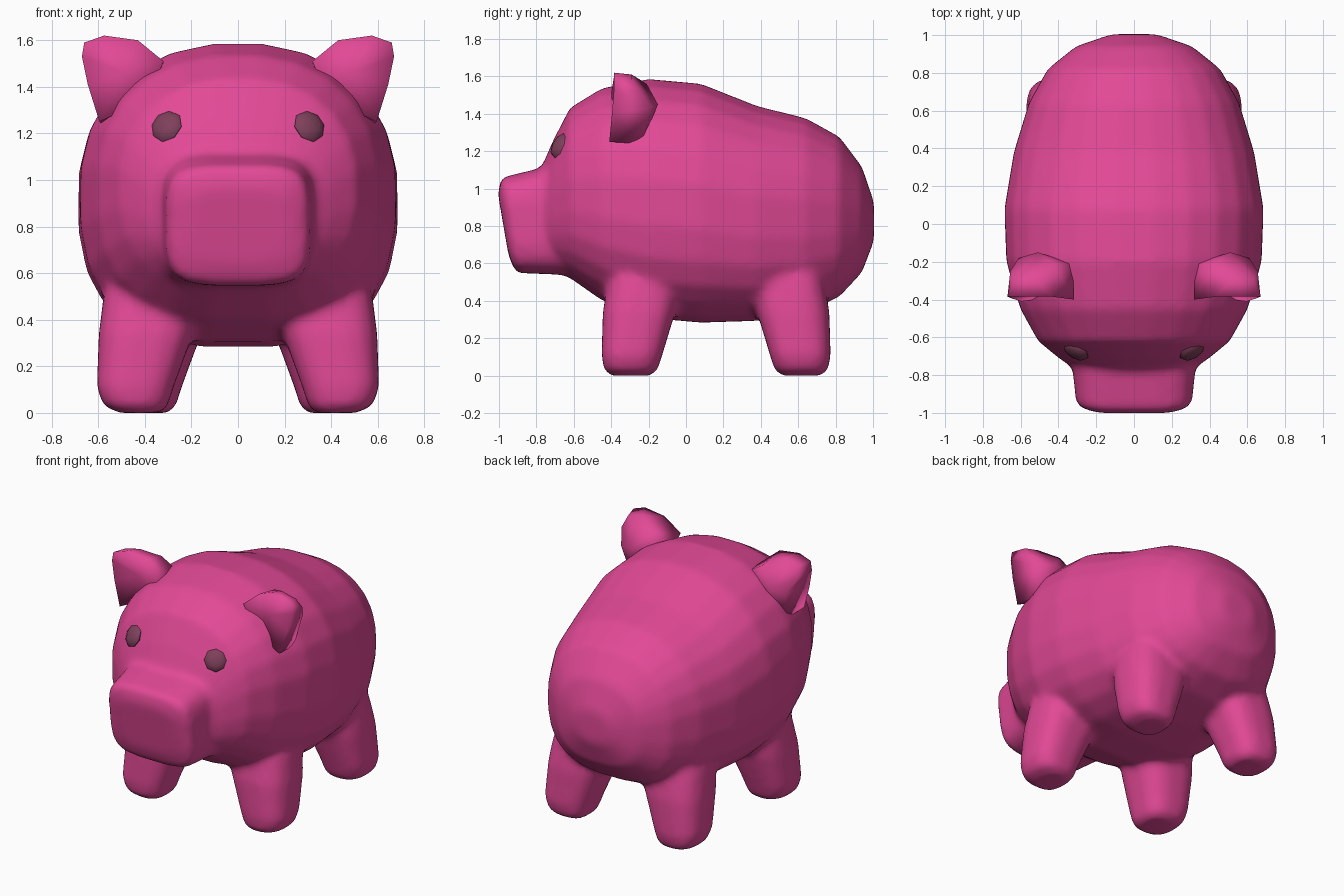
import bpy, bmesh, math
from mathutils import Vector

if "Cube" in bpy.data.objects:
    bpy.data.objects.remove(bpy.data.objects["Cube"])


def material(name, rgb):
    m = bpy.data.materials.new(name)
    m.diffuse_color = (*rgb, 1)
    m.use_nodes = True
    m.node_tree.nodes["Principled BSDF"].inputs["Base Color"].default_value = m.diffuse_color
    return m


PINK = material("pink", (0.76, 0.066, 0.305))
DARK = material("dark mauve", (0.21, 0.052, 0.105))


def finish(bm, name, mat, angle=60):
    bmesh.ops.recalc_face_normals(bm, faces=bm.faces[:])
    me = bpy.data.meshes.new(name)
    bm.to_mesh(me)
    bm.free()
    me.materials.append(mat)
    ob = bpy.data.objects.new(name, me)
    bpy.context.collection.objects.link(ob)
    bpy.ops.object.select_all(action='DESELECT')
    ob.select_set(True)
    bpy.context.view_layer.objects.active = ob
    bpy.ops.object.shade_smooth_by_angle(angle=math.radians(angle))
    return ob


def ring(c, u, v, n, sides, n_low=None):
    """Superellipse loop around c with half axes u and v; n_low squares the lower half."""
    pts = []
    for i in range(sides):
        a = 2 * math.pi * (i + 0.5) / sides
        e = n_low if n_low and math.sin(a) < 0 else n
        p = [math.copysign(abs(t) ** (2 / e), t) for t in (math.cos(a), math.sin(a))]
        pts.append(Vector(c) + Vector(u) * p[0] + Vector(v) * p[1])
    return pts


def loft(bm, rings):
    loops = [[bm.verts.new(p) for p in r] for r in rings]
    k = len(loops[0])
    new = [bm.faces.new((a[i], a[(i + 1) % k], b[(i + 1) % k], b[i]))
           for a, b in zip(loops, loops[1:]) for i in range(k)]
    new += [bm.faces.new(loops[0]), bm.faces.new(loops[-1])]
    bmesh.ops.recalc_face_normals(bm, faces=new)


def upright(yt, zt, yb, zb, w, n, sides, n_low=None):
    """Cross-section from a top point to a bottom point with half width w."""
    return ring((0, (yt + yb) / 2, (zt + zb) / 2), (w, 0, 0),
                (0, (yt - yb) / 2, (zt - zb) / 2), n, sides, n_low)


skin = bmesh.new()

# Body: y, top z, bottom z, half width
body = [(-0.77, 1.12, 0.62, 0.31), (-0.71, 1.26, 0.57, 0.40), (-0.62, 1.435, 0.52, 0.51),
        (-0.45, 1.54, 0.40, 0.605), (-0.2, 1.59, 0.305, 0.68), (0.08, 1.565, 0.28, 0.69),
        (0.38, 1.445, 0.29, 0.64), (0.64, 1.38, 0.335, 0.56), (0.82, 1.28, 0.42, 0.46),
        (0.94, 1.12, 0.55, 0.31), (1.005, 0.93, 0.72, 0.12)]
loft(skin, [upright(y, t, y, b, w, 2.25, 24, 2.7) for y, t, b, w in body])

# Snout: slanted rounded box
snout = [(-0.58, 1.13, -0.58, 0.53, 0.35), (-0.76, 1.115, -0.70, 0.54, 0.33),
         (-0.97, 1.065, -0.90, 0.548, 0.308), (-0.99, 1.05, -0.925, 0.58, 0.285),
         (-1.006, 0.975, -0.95, 0.65, 0.21)]
loft(skin, [upright(*s, 4.2, 20) for s in snout])

# Legs: z, inner x, outer x, front y, back y (back pair is flipped and set inwards)
leg = [(0.0, 0.33, 0.51, -0.40, -0.19), (0.03, 0.30, 0.58, -0.44, -0.15),
       (0.11, 0.275, 0.608, -0.453, -0.125), (0.34, 0.19, 0.60, -0.447, -0.055),
       (0.5, 0.14, 0.58, -0.42, -0.03), (0.75, 0.12, 0.5, -0.36, -0.05)]
for s in (1, -1):
    for f, off, inset in ((1, 0, 0), (-1, 0.322, 0.035)):
        loft(skin, [ring((s * ((a + b) / 2 - inset), f * (c + d) / 2 + off, z),
                         ((b - a) / 2, 0, 0), (0, (d - c) / 2, 0), 2.8, 16)
                    for z, a, b, c, d in leg])

# Fuse body, snout and legs into one soft skin
ob_me = bpy.data.meshes.new("body")
skin.to_mesh(ob_me)
skin.free()
ob_me.materials.append(PINK)
pig = bpy.data.objects.new("body_snout_and_legs", ob_me)
bpy.context.collection.objects.link(pig)
fuse = pig.modifiers.new("fuse", 'REMESH')
fuse.mode = 'VOXEL'
fuse.voxel_size = 0.022
fuse.use_smooth_shade = True
soft = pig.modifiers.new("soften", 'SMOOTH')
soft.factor = 0.5
soft.iterations = 9

# Ears: front rim, rounded back rim, slightly hollow front and bulged back
front = [(.32, -.40, 1.51), (.43, -.385, 1.60), (.575, -.385, 1.62), (.66, -.385, 1.59),
         (.67, -.385, 1.53), (.645, -.395, 1.41), (.595, -.41, 1.25), (.38, -.38, 1.35)]
back = [(.32, -.21, 1.50), (.42, -.21, 1.56), (.53, -.29, 1.61), (.635, -.29, 1.585),
        (.655, -.25, 1.52), (.61, -.18, 1.43), (.585, -.24, 1.24), (.38, -.22, 1.35)]
for side, s in (("right", 1), ("left", -1)):
    bm = bmesh.new()
    F, B = [[bm.verts.new((s * x, y, z)) for x, y, z in r] for r in (front, back)]
    cf = bm.verts.new((s * .49, -.35, 1.46))
    cb = bm.verts.new((s * .51, -.15, 1.45))
    for i in range(8):
        j = (i + 1) % 8
        bm.faces.new((F[i], F[j], B[j], B[i]))
        bm.faces.new((F[j], F[i], cf))
        bm.faces.new((B[i], B[j], cb))
    finish(bm, "ear_" + side, PINK, 130)

# Eyes: flattened balls facing out of the head
for side, s in (("right", 1), ("left", -1)):
    bm = bmesh.new()
    bmesh.ops.create_uvsphere(bm, u_segments=8, v_segments=6, radius=0.074)
    bmesh.ops.scale(bm, vec=(1, 1, 0.42), verts=bm.verts[:])
    ob = finish(bm, "eye_" + side, DARK)
    ob.rotation_mode = 'QUATERNION'
    ob.rotation_quaternion = Vector((s * 0.45, -0.78, 0.45)).to_track_quat('Z', 'Y')
    ob.location = (s * 0.307, -0.672, 1.23)
